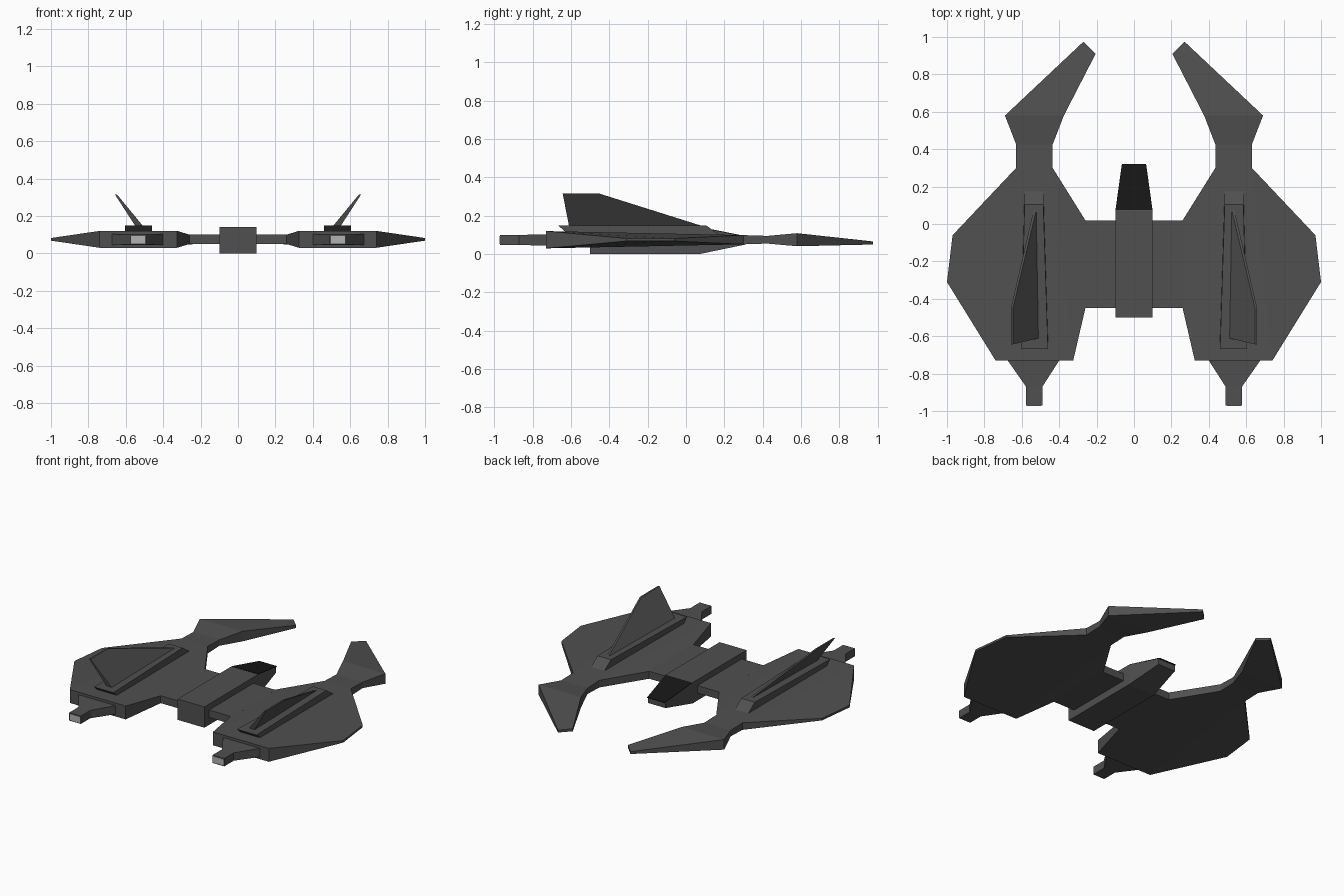
import bpy, bmesh

if "Cube" in bpy.data.objects:
    bpy.data.objects.remove(bpy.data.objects["Cube"])


def material(name, v):
    m = bpy.data.materials.new(name)
    m.diffuse_color = (v, v, v, 1)
    m.use_nodes = True
    m.node_tree.nodes["Principled BSDF"].inputs["Base Color"].default_value = m.diffuse_color
    return m


HULL = material("dark_hull", 0.08)
GLASS = material("black_glass", 0.008)
GLOW = material("exhaust_grey", 0.45)


def make(name, verts, faces, mats=(HULL,), mirror=False):
    bm = bmesh.new()
    vs = [bm.verts.new(v) for v in verts]
    for f in faces:
        bm.faces.new([vs[i] for i in f])
    bmesh.ops.recalc_face_normals(bm, faces=bm.faces)
    me = bpy.data.meshes.new(name)
    bm.to_mesh(me)
    bm.free()
    ob = bpy.data.objects.new(name, me)
    bpy.context.collection.objects.link(ob)
    for m in mats:
        me.materials.append(m)
    if mirror:
        mod = ob.modifiers.new("mirror", 'MIRROR')
        mod.use_mirror_merge = False
    return ob


def loft(name, rings, **kw):
    """Closed solid through four-sided rings."""
    n = len(rings)
    faces = [(0, 1, 2, 3), tuple(4 * (n - 1) + i for i in range(4))]
    for k in range(n - 1):
        for i in range(4):
            j = (i + 1) % 4
            faces.append((4 * k + i, 4 * k + j, 4 * k + 4 + j, 4 * k + 4 + i))
    return make(name, [v for r in rings for v in r], faces, **kw)


def ring_y(y, x0, x1, z0, z1):
    return [(x0, y, z0), (x1, y, z0), (x1, y, z1), (x0, y, z1)]


def ring_z(z, front, back):
    """Horizontal ring: front and back are (y, x0, x1)."""
    return [(front[1], front[0], z), (front[2], front[0], z),
            (back[2], back[0], z), (back[1], back[0], z)]


# side pod with forked prong: outline x, y, mid height, half thickness
outline = [
    (.26, -.45, .075, .025), (.26, .02, .075, .025), (.435, .30, .075, .024),
    (.435, .425, .075, .020), (.375, .58, .075, .034), (.205, .91, .060, .009),
    (.27, .975, .058, .008), (.69, .58, .075, .034), (.63, .425, .075, .020),
    (.63, .30, .075, .024), (.97, -.06, .075, .007), (1, -.31, .075, .007),
    (.74, -.73, .075, .045), (.325, -.73, .075, .045)]
n = len(outline)
top = [(13, 12, 9, 2), (0, 13, 2, 1), (12, 11, 10, 9),
       (2, 9, 8, 3), (3, 8, 7, 4), (4, 7, 6, 5)]
verts = [(x, y, m + h) for x, y, m, h in outline] + [(x, y, m - h) for x, y, m, h in outline]
faces = top + [tuple(i + n for i in f) for f in top]
faces += [(i, (i + 1) % n, (i + 1) % n + n, i + n) for i in range(n)]
make("side_pod", verts, faces, mirror=True)

# centre body with tapered nose and dark canopy glass
nose = loft("centre_body", [ring_y(-.5, -.1, .1, 0, .14),
                            ring_y(.07, -.1, .1, 0, .14),
                            ring_y(.31, -.065, .065, .05, .092)])
make("canopy_glass", [(-.099, .075, .141), (.099, .075, .141), (.065, .32, .092), (-.065, .32, .092),
                      (-.099, .075, .137), (.099, .075, .137), (.065, .32, .088), (-.065, .32, .088)],
     [(0, 1, 2, 3), (4, 5, 6, 7), (0, 1, 5, 4), (1, 2, 6, 5), (2, 3, 7, 6), (3, 0, 4, 7)],
     mats=(GLASS,))

# bridge joining both pods
loft("pod_bridge", [ring_y(-.45, -.27, .27, .05, .1),
                    ring_y(.02, -.27, .27, .05, .1)])

# engines with pale exhaust ends
loft("engine_nozzle", [ring_y(-.70, .40, .675, .045, .103),
                       ring_y(-.73, .40, .675, .045, .103),
                       ring_y(-.87, .49, .577, .047, .1),
                       ring_y(-.97, .49, .577, .047, .1)], mirror=True)
loft("exhaust_end", [ring_y(-.965, .496, .571, .053, .094),
                     ring_y(-.972, .496, .571, .053, .094)], mats=(GLOW,), mirror=True)

# ridge on each pod, with overhanging tail
loft("fin_base", [ring_z(.10, (-.61, .46, .605), (.175, .485, .585)),
                  ring_z(.15, (-.668, .46, .605), (.105, .485, .585))], mirror=True)

# outward leaning fin
loft("tail_fin", [ring_z(.145, (-.61, .507, .548), (.09, .519, .533)),
                  ring_z(.315, (-.643, .647, .658), (-.45, .647, .658))], mirror=True)
